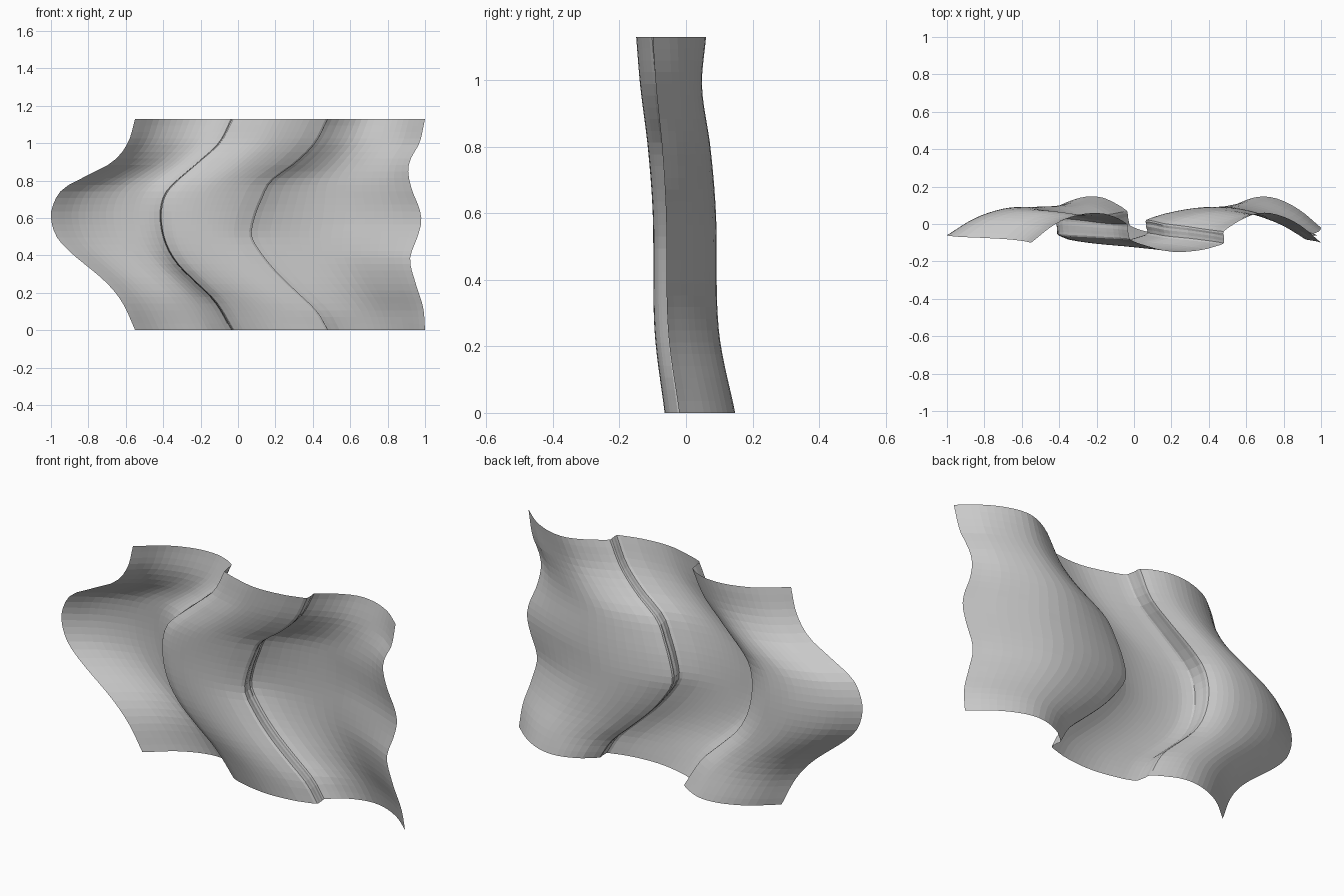
import bpy, bmesh, math

if "Cube" in bpy.data.objects:
    bpy.data.objects.remove(bpy.data.objects["Cube"])

H = 1.13


def curve(keys, t):
    """Smooth cubic through (t, value) keys."""
    n = len(keys)
    i = max(k for k in range(n - 1) if keys[k][0] <= t + 1e-9)

    def slope(k):
        a, b = keys[max(k - 1, 0)], keys[min(k + 1, n - 1)]
        return (b[1] - a[1]) / (b[0] - a[0])
    (t0, a), (t1, b) = keys[i], keys[i + 1]
    h = t1 - t0
    s = (t - t0) / h
    return ((2*s**3 - 3*s**2 + 1) * a + (s**3 - 2*s**2 + s) * h * slope(i)
            + (3*s**2 - 2*s**3) * b + (s**3 - s**2) * h * slope(i + 1))


# Upright guide lines as (z, x): left edge, two fold lines, right edge
guides = [
    [(0, -.55), (.15, -.62), (.26, -.71), (.42, -.9), (.5, -.97), (.6, -1),
     (.68, -.985), (.76, -.93), (.83, -.8), (.9, -.67), (1, -.59), (H, -.55)],
    [(0, -.03), (.15, -.12), (.25, -.22), (.35, -.32), (.45, -.38), (.57, -.41),
     (.68, -.405), (.76, -.365), (.9, -.21), (1, -.1), (H, -.03)],
    [(0, .48), (.1, .42), (.2, .315), (.3, .21), (.4, .125), (.5, .065),
     (.6, .08), (.7, .12), (.8, .175), (.9, .31), (1, .41), (H, .48)],
    [(0, 1), (.12, .99), (.25, .95), (.38, .92), (.5, .96), (.58, .98),
     (.65, .97), (.75, .93), (.85, .91), (.92, .925), (1, .97), (H, 1)],
]

# Wave across the cloth: position between guides, y at bottom, middle, top
wave = [
    (0, -.02, -.06, -.10), (.25, .085, .03, 0), (.5, .14, .08, .05),
    (.7, .145, .09, .058), (.85, .115, .08, .04), (.97, .07, .04, 0),
    (1, .025, -.02, -.05), (1.04, -.01, -.06, -.085), (1.15, -.035, -.085, -.11),
    (1.45, -.063, -.1, -.148), (1.75, -.055, -.09, -.14), (1.95, -.025, -.06, -.11),
    (2, .01, -.015, -.075), (2.03, .045, .02, -.04), (2.12, .1, .055, .005),
    (2.35, .145, .088, .057), (2.55, .135, .08, .05), (2.78, .075, .02, -.005),
    (3, -.02, -.06, -.1),
]
steps = []
for a, b in zip(wave, wave[1:]):
    n = max(3, round((b[0] - a[0]) / .06))
    steps += [a[0] + (b[0] - a[0]) * k / n for k in range(n)]
steps.append(3.0)
rows = [[(w[0], w[k]) for w in wave] for k in (1, 2, 3)]
profiles = [[curve(r, u) for u in steps] for r in rows]


def pleat(u):
    """Sideways S-shift that makes the cloth overlap at each fold line."""
    return -sum(s * math.copysign(1, d) * math.exp(-((abs(d) - .035) / .03) ** 2) * min(1, abs(d) / .02)
                for d, s in ((u - 1, .4), (u - 2, .8)))


# Waving cloth sheet
bm = bmesh.new()
NZ = 32
grid = []
for j in range(NZ + 1):
    z = H * j / NZ
    xs = [curve(g, z) for g in guides]
    amp = .022 + .01 * math.sin(math.pi * z / H)
    line = []
    for i, u in enumerate(steps):
        k = min(int(u), 2)
        x = xs[k] + (xs[k + 1] - xs[k]) * (u - k) + amp * pleat(u)
        b, m, t = (p[i] for p in profiles)
        upper = m + (t - m) * .75 - .22 * max(0, m)
        y = curve([(0, b), (.25, m + (b - m) * .15), (.6, m),
                   (.8, m + (upper - m) * .4), (.98, upper), (H, t)], z)
        line.append(bm.verts.new((x, y, z)))
    grid.append(line)
for r0, r1 in zip(grid, grid[1:]):
    for i in range(len(steps) - 1):
        bm.faces.new((r0[i], r0[i + 1], r1[i + 1], r1[i]))
mesh = bpy.data.meshes.new("flag_cloth")
bm.to_mesh(mesh)
bm.free()
cloth = bpy.data.objects.new("flag_cloth", mesh)
bpy.context.collection.objects.link(cloth)
